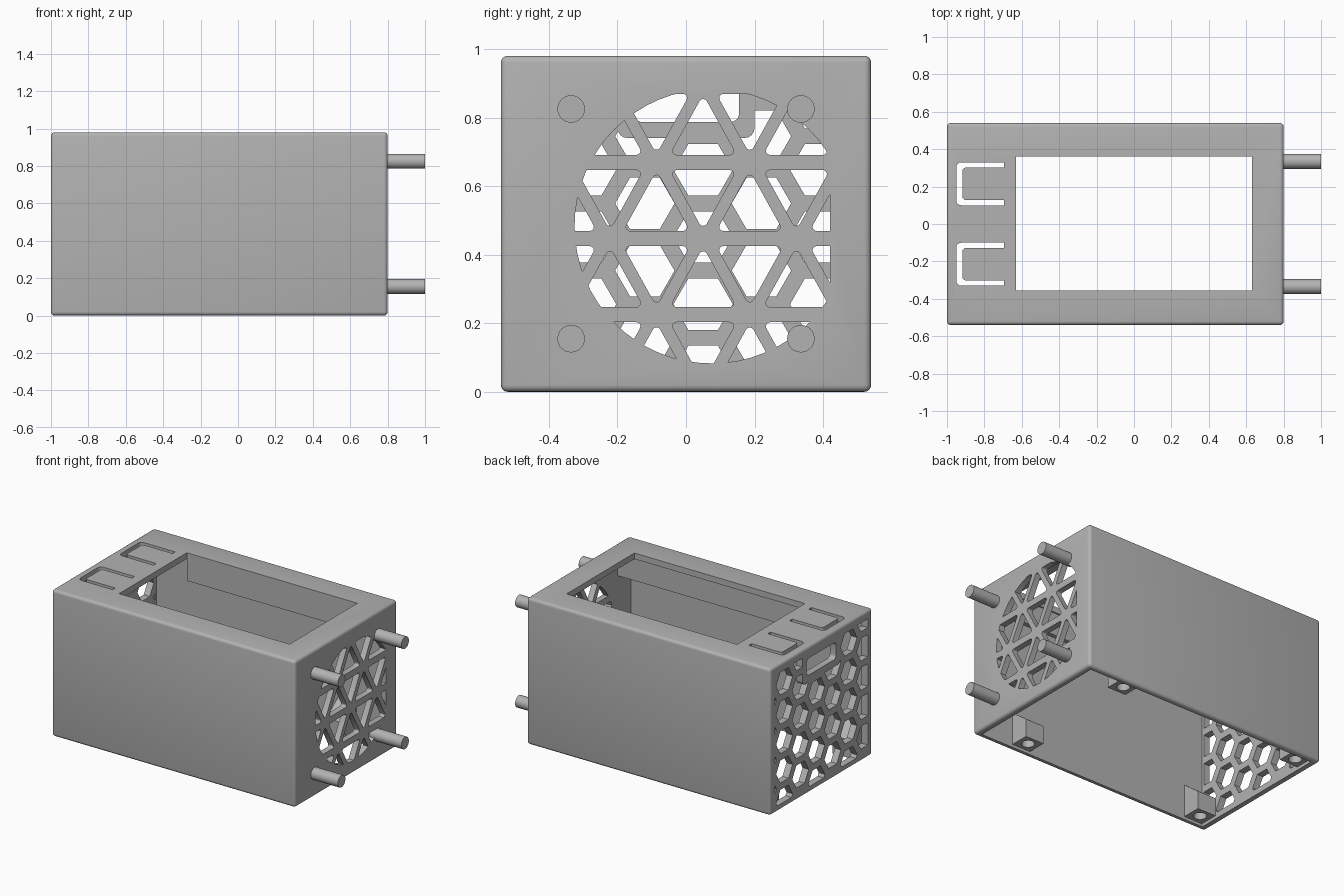
import bpy, bmesh, math
from mathutils import Vector

if "Cube" in bpy.data.objects:
    bpy.data.objects.remove(bpy.data.objects["Cube"], do_unlink=True)

grey = bpy.data.materials.new("plastic_grey")
grey.use_nodes = True
COLOUR = (0.45, 0.45, 0.45, 1)
grey.diffuse_color = COLOUR
grey.node_tree.nodes["Principled BSDF"].inputs["Base Color"].default_value = COLOUR


def make(name, bm):
    bmesh.ops.recalc_face_normals(bm, faces=bm.faces)
    mesh = bpy.data.meshes.new(name)
    bm.to_mesh(mesh)
    bm.free()
    mesh.materials.append(grey)
    ob = bpy.data.objects.new(name, mesh)
    bpy.context.collection.objects.link(ob)
    return ob


def box(name, lo, hi, bevel=0):
    bm = bmesh.new()
    bmesh.ops.create_cube(bm, size=1)
    for v in bm.verts:
        v.co = [(a + b) / 2 + c * (b - a) for a, b, c in zip(lo, hi, v.co)]
    if bevel:
        bmesh.ops.bevel(bm, geom=bm.edges[:], offset=bevel, segments=4,
                        profile=0.5, affect='EDGES')
    return make(name, bm)


def prisms(name, polys, axis, lo, hi):
    """Extrude flat polygons along an axis (x: points are y,z; z: points are x,y)."""
    bm = bmesh.new()
    place = (lambda p, t: (t, *p)) if axis == 'x' else (lambda p, t: (*p, t))
    for poly in polys:
        a, b = ([bm.verts.new(place(p, t)) for p in poly] for t in (lo, hi))
        bm.faces.new(a)
        bm.faces.new(b[::-1])
        for i in range(len(a)):
            j = (i + 1) % len(a)
            bm.faces.new((a[i], b[i], b[j], a[j]))
    return make(name, bm)


def cut(target, *cutters):
    """Subtract the cutters from the target and remove them."""
    for c in cutters:
        m = target.modifiers.new("cut", 'BOOLEAN')
        m.operation, m.solver, m.object = 'DIFFERENCE', 'EXACT', c
        bpy.context.view_layer.objects.active = target
        bpy.ops.object.modifier_apply(modifier=m.name)
        bpy.data.objects.remove(c, do_unlink=True)


def ring(cx, cy, r, n):
    return [(cx + r * math.cos(math.tau * i / n), cy + r * math.sin(math.tau * i / n))
            for i in range(n)]


def rect(x0, y0, x1, y1):
    return [(x0, y0), (x1, y0), (x1, y1), (x0, y1)]


def rounded(poly, r, steps=4):
    """Round each convex corner of a counter-clockwise polygon with an arc of radius r."""
    out = []
    pts = [Vector(p) for p in poly]
    for i, p in enumerate(pts):
        a, b = (pts[i - 1] - p).normalized(), (pts[(i + 1) % len(pts)] - p).normalized()
        half = a.angle(b) / 2
        c = p + (a + b).normalized() * r / math.sin(half)
        mid = math.atan2(*(p - c).yx)
        sweep = math.pi / 2 - half
        for k in range(steps + 1):
            t = mid + sweep * (2 * k / steps - 1)
            out.append((c.x + r * math.cos(t), c.y + r * math.sin(t)))
    return out


def clip(poly, frame):
    """Keep the part of a polygon inside a convex counter-clockwise frame."""
    for i, a in enumerate(frame):
        b = frame[(i + 1) % len(frame)]
        side = lambda p: (b[0] - a[0]) * (p[1] - a[1]) - (b[1] - a[1]) * (p[0] - a[0])
        out = []
        for j, q in enumerate(poly):
            p = poly[j - 1]
            sp, sq = side(p), side(q)
            if sp * sq < 0:
                t = sp / (sp - sq)
                out.append((p[0] + t * (q[0] - p[0]), p[1] + t * (q[1] - p[1])))
            if sq >= 0:
                out.append(q)
        poly = out
        if not poly:
            break
    return poly


def area(p):
    return abs(sum(p[i - 1][0] * q[1] - q[0] * p[i - 1][1] for i, q in enumerate(p))) / 2


def clip_all(polys, *frames):
    for f in frames:
        polys = [clip(p, f) for p in polys]
    return [p for p in polys if len(p) > 2 and area(p) > 0.0003]


# Case shell, open underneath, with a window in the lid
case = box("case", (-1, -0.54, 0), (0.8, 0.54, 0.98), 0.02)
cut(case,
    box("cavity", (-0.955, -0.505, -0.1), (0.76, 0.505, 0.94)),
    box("window", (-0.63, -0.355, 0.8), (0.63, 0.36, 1.1)))

# Two U-shaped slots that free the push tabs
for s in (-1, 1):
    outer = rounded(rect(-0.95, 0.1, -0.6, 0.33), 0.025)
    slot = prisms("tab_slot", [[(x, s * y) for x, y in clip(outer, rect(-1, 0, -0.695, 1))]],
                  'z', 0.85, 1.1)
    core = rounded(rect(-0.918, 0.128, -0.6, 0.302), 0.02)
    cut(slot, prisms("tab", [[(x, s * y) for x, y in core]], 'z', 0.8, 1.2))
    cut(case, slot)

# Triangular lattice grille on the right wall
W, H, RIB = 0.272, 0.222, 0.022
triangles = []
for row in range(-1, 5):
    for col in range(-4, 5):
        cy, z0 = 0.05 + col * W / 2, 0.003 + row * H
        h = W / 2 - RIB * 1.75
        if (row + col) % 2:
            tri = [(cy - h, z0 + RIB), (cy + h, z0 + RIB), (cy, z0 + H - RIB * 1.1)]
        else:
            tri = [(cy + h, z0 + H - RIB), (cy - h, z0 + H - RIB), (cy, z0 + RIB * 1.1)]
        triangles.append(rounded(tri, 0.012))
triangles = clip_all(triangles, ring(0.075, 0.483, 0.4, 64), rect(-0.5, 0, 0.42, 0.87))
cut(case, prisms("triangle_holes", triangles, 'x', 0.7, 0.9))

# Honeycomb grille on the left wall, leaving a solid rim around the socket slot
STEP, PITCH = 0.17, 0.196
hexes = [ring(0.05 + c * STEP, 0.0595 + r * PITCH + (c % 2) * PITCH / 2, 0.0866, 6)
         for c in range(-4, 4) for r in range(-1, 6)]
hexes = clip_all(hexes, rect(-0.49, 0.04, 0.49, 0.925))
honeycomb = prisms("hexagon_holes", hexes, 'x', -1.1, -0.9)
cut(honeycomb, prisms("rim", [rounded(rect(-0.2, 0.74, 0.2, 1.1), 0.03)], 'x', -1.2, -0.8))
cut(case, honeycomb,
    prisms("socket_slot", [rounded(rect(-0.155, 0.787, 0.155, 0.9), 0.025)], 'x', -1.1, -0.9))

# Ribs under the lid beside the window
for s, side in ((-1, "front"), (1, "back")):
    y0, y1 = sorted((s * 0.365, s * 0.395))
    box(side + "_window_rib", (-0.63, y0, 0.79), (0.765, y1, 0.945))

# Screw bosses on the side walls, with sloped tops and bored from below
for s, side in ((-1, "front"), (1, "back")):
    for x, end in ((-0.885, "left"), (0.455, "right")):
        profile = [(0.51, 0.02), (0.38, 0.02), (0.38, 0.14), (0.51, 0.24)]
        boss = prisms(f"{side}_{end}_screw_boss", [[(s * y, z) for y, z in profile]],
                      'x', x - 0.068, x + 0.068)
        cut(boss, prisms("bore", [ring(x, s * 0.442, 0.04, 24)], 'z', -0.05, 0.1))

# Mounting pegs on the right wall
for y, side in ((-0.335, "front"), (0.335, "back")):
    for z, level in ((0.155, "lower"), (0.825, "upper")):
        prisms(f"{side}_{level}_peg", [ring(y, z, 0.04, 32)], 'x', 0.765, 1.0)

# Smooth shading with crisp edges
bpy.ops.object.select_all(action='DESELECT')
for ob in bpy.context.scene.objects:
    if ob.type == 'MESH':
        ob.select_set(True)
        bpy.context.view_layer.objects.active = ob
bpy.ops.object.shade_smooth_by_angle(angle=math.radians(30))
